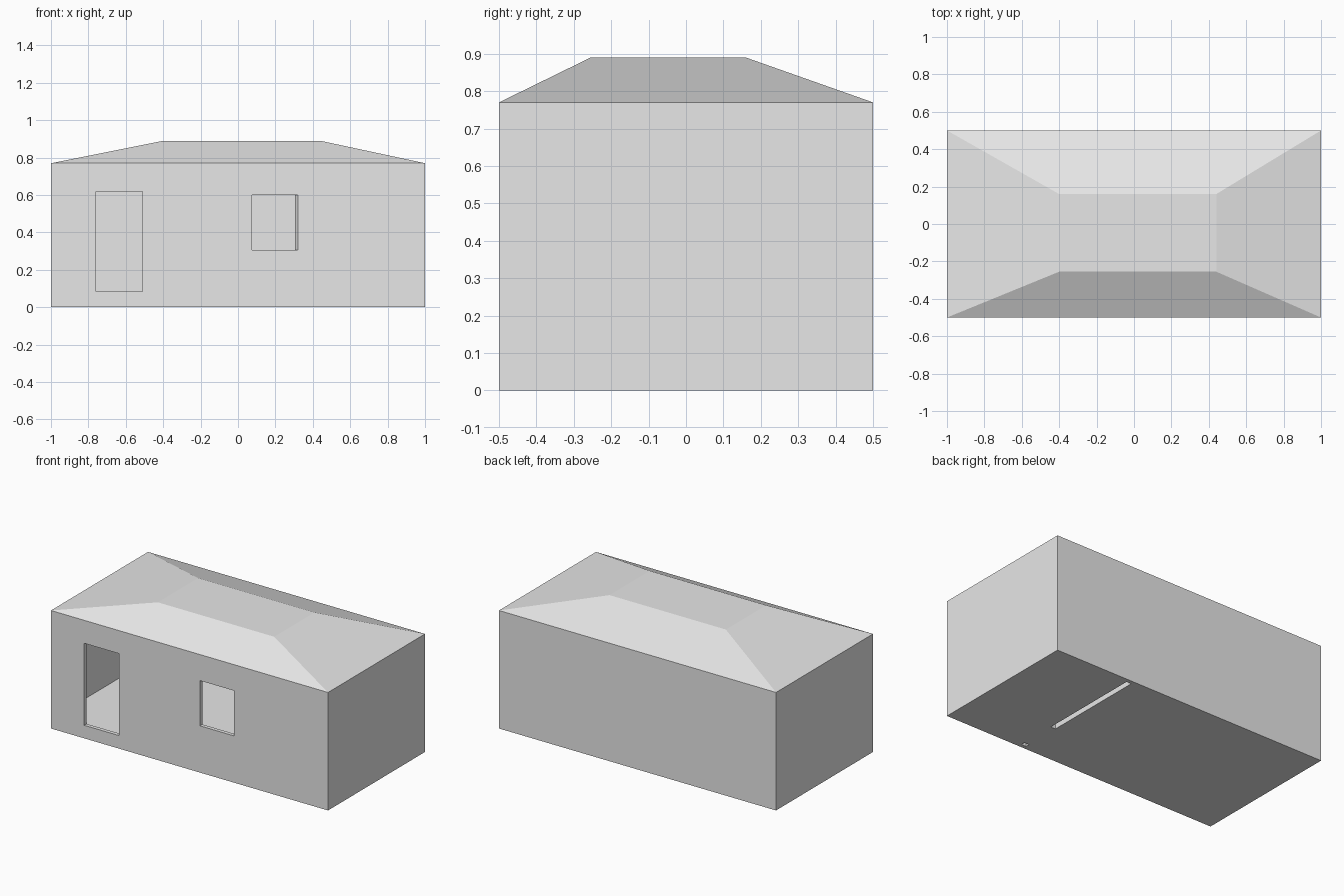
import bpy
import bmesh

cube = bpy.data.objects.get("Cube")
if cube:
    bpy.data.objects.remove(cube, do_unlink=True)

grey = bpy.data.materials.new("plain grey")
grey.use_nodes = True
grey.diffuse_color = (0.8, 0.8, 0.8, 1)
grey.node_tree.nodes["Principled BSDF"].inputs["Base Color"].default_value = (0.8, 0.8, 0.8, 1)


def rect(x0, x1, y0, y1):
    return [(x0, y0), (x1, y0), (x1, y1), (x0, y1)]


def prism(name, bottom, z0, z1, top=None):
    """Solid between two matching outlines."""
    bm = bmesh.new()
    low = [bm.verts.new((x, y, z0)) for x, y in bottom]
    high = [bm.verts.new((x, y, z1)) for x, y in (top or bottom)]
    bm.faces.new(low[::-1])
    bm.faces.new(high)
    n = len(low)
    for i in range(n):
        j = (i + 1) % n
        bm.faces.new((low[i], low[j], high[j], high[i]))
    mesh = bpy.data.meshes.new(name)
    bm.to_mesh(mesh)
    bm.free()
    mesh.materials.append(grey)
    obj = bpy.data.objects.new(name, mesh)
    bpy.context.collection.objects.link(obj)
    return obj


def cut(obj, *shape):
    """Carve a prism out of an object and discard the cutter."""
    cutter = prism("cutter", *shape)
    cutter.hide_render = True
    mod = obj.modifiers.new("cut", 'BOOLEAN')
    mod.operation = 'DIFFERENCE'
    mod.solver = 'EXACT'
    mod.object = cutter
    bpy.context.view_layer.objects.active = obj
    bpy.ops.object.modifier_apply(modifier=mod.name)
    bpy.data.objects.remove(cutter, do_unlink=True)


EAVES, FLOOR, WALL = 0.77, 0.08, 0.025
IN_X, IN_Y = 1 - WALL, 0.5 - WALL
PART = (0.42, 0.455)             # dividing wall, x range
GAP = (-0.45, -0.21)             # inner doorway, y range

# Outer walls and floor slab, open at the top
walls = prism("walls_and_floor", rect(-1, 1, -0.5, 0.5), 0, EAVES)
cut(walls, rect(-IN_X, IN_X, -IN_Y, IN_Y), FLOOR, 1)

# Front doorway
cut(walls, rect(-0.76, -0.51, -0.55, -0.44), 0.085, 0.62)

# Front window, with one splayed jamb
cut(walls, [(0.075, -0.52), (0.332, -0.52), (0.293, -0.455), (0.075, -0.455)], 0.305, 0.6)

# Slots under the dividing wall
for y0, y1 in ((-IN_Y, GAP[0]), (GAP[1], IN_Y)):
    cut(walls, rect(*PART, y0, y1), -0.1, 0.2)

# Dividing wall with its doorway
divider = prism("dividing_wall", rect(*PART, -IN_Y, IN_Y), FLOOR, EAVES)
cut(divider, rect(0.3, 0.6, *GAP), 0, 0.62)

# Low hipped roof with a flat, off-centre top
prism("hipped_roof", rect(-1, 1, -0.5, 0.5), EAVES, 0.89, rect(-0.4, 0.44, -0.255, 0.16))
